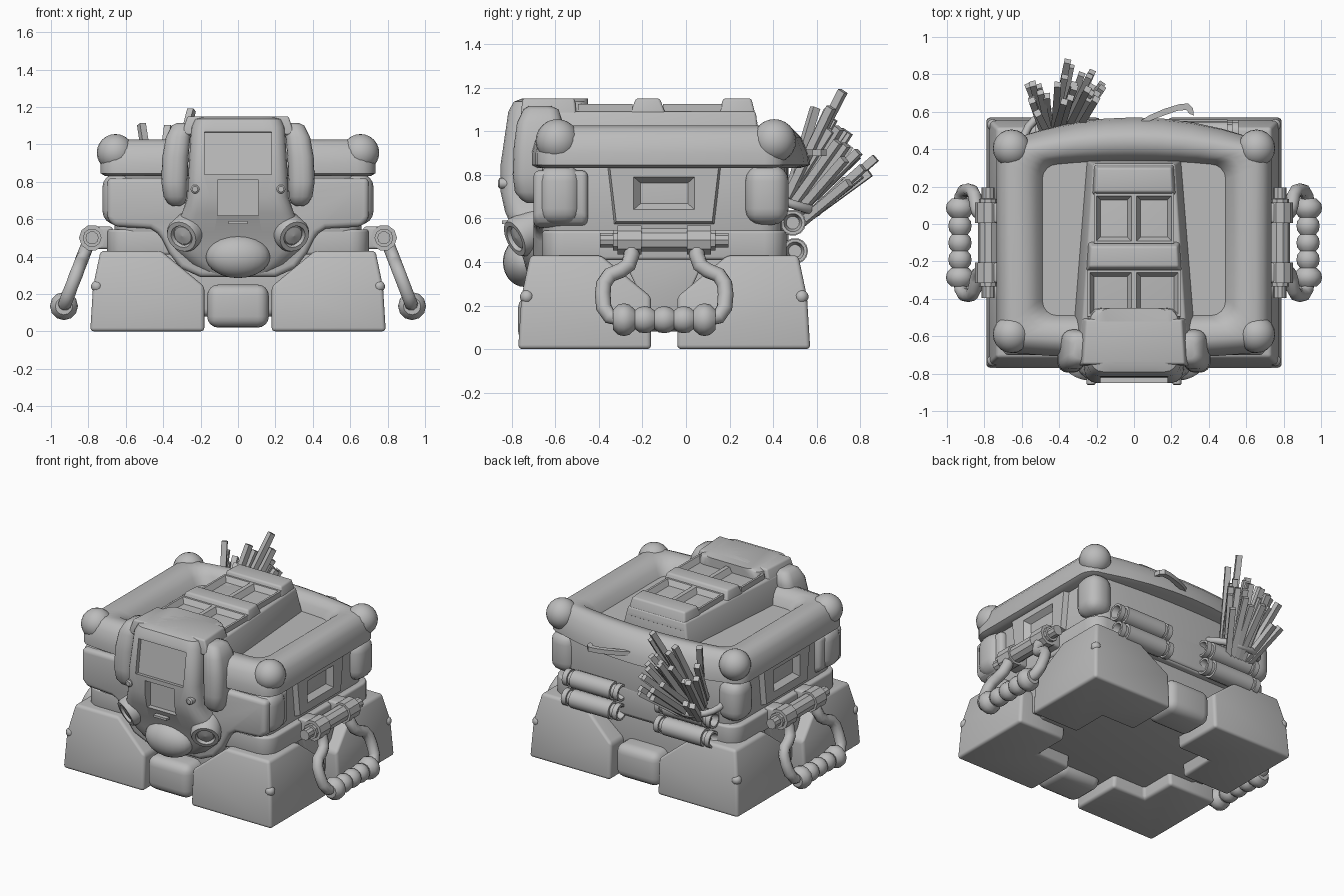
import bpy, bmesh, math, random
from mathutils import Vector, Matrix

if "Cube" in bpy.data.objects:
    bpy.data.objects.remove(bpy.data.objects["Cube"])

grey = bpy.data.materials.new("plain_grey")
grey.diffuse_color = (0.5, 0.5, 0.5, 1)
grey.use_nodes = True
grey.node_tree.nodes["Principled BSDF"].inputs["Base Color"].default_value = grey.diffuse_color

def finish(name, bm, bevel=0, seg=3, cutters=(), angle=35):
    bmesh.ops.recalc_face_normals(bm, faces=bm.faces)
    me = bpy.data.meshes.new(name)
    bm.to_mesh(me)
    bm.free()
    me.materials.append(grey)
    ob = bpy.data.objects.new(name, me)
    bpy.context.collection.objects.link(ob)
    if bevel:
        m = ob.modifiers.new("bevel", 'BEVEL')
        m.width, m.segments, m.limit_method, m.angle_limit = bevel, seg, 'ANGLE', math.radians(30)
    for c in cutters:
        m = ob.modifiers.new("cut", 'BOOLEAN')
        m.object, m.solver = c, 'EXACT'
        c.hide_render = True
        c.hide_set(True)
    bpy.ops.object.select_all(action='DESELECT')
    bpy.context.view_layer.objects.active = ob
    ob.select_set(True)
    for m in list(ob.modifiers):
        bpy.ops.object.modifier_apply(modifier=m.name)
    bpy.ops.object.shade_smooth_by_angle(angle=math.radians(angle))
    return ob

def loft(name, rings, bevel=0, **kw):
    """Skin matching rings of points and cap both ends."""
    bm = bmesh.new()
    vs = [[bm.verts.new(p) for p in r] for r in rings]
    n = len(rings[0])
    for a, b in zip(vs, vs[1:]):
        for i in range(n):
            bm.faces.new((a[i], a[(i + 1) % n], b[(i + 1) % n], b[i]))
    bm.faces.new(vs[0][::-1])
    bm.faces.new(vs[-1])
    return finish(name, bm, bevel, **kw)

def box(name, x0, x1, y0, y1, z0, z1, bevel=0, rot=None, **kw):
    bm = bmesh.new()
    c = Vector(((x0 + x1) / 2, (y0 + y1) / 2, (z0 + z1) / 2))
    mat = Matrix.Translation(c) @ (rot or Matrix()) @ Matrix.Diagonal((x1 - x0, y1 - y0, z1 - z0, 1))
    bmesh.ops.create_cube(bm, size=1, matrix=mat)
    return finish(name, bm, bevel, **kw)

def ball(name, c, r, seg=20):
    bm = bmesh.new()
    bmesh.ops.create_uvsphere(bm, u_segments=seg, v_segments=seg // 2 + 2, radius=1,
                              matrix=Matrix.Translation(c) @ Matrix.Diagonal((*r, 1)))
    return finish(name, bm, angle=60)

def lathe(name, origin, axis, prof, n=16):
    """Spin a (distance, radius) profile about an axis."""
    q = Vector(axis).to_track_quat('Z', 'Y')
    return loft(name, [[Vector(origin) + q @ Vector((r * math.cos(t * math.tau / n), r * math.sin(t * math.tau / n), d))
                        for t in range(n)] for d, r in prof])

def tube(name, pts, r, n=10):
    pts = [Vector(p) for p in pts]
    rings = []
    for i, p in enumerate(pts):
        d = (pts[min(i + 1, len(pts) - 1)] - pts[max(i - 1, 0)]).normalized()
        s = Vector((1, 0, 0.4)).cross(d).normalized()
        u = d.cross(s)
        rings.append([p + r * (s * math.cos(k * math.tau / n) + u * math.sin(k * math.tau / n)) for k in range(n)])
    return loft(name, rings, angle=50)

def outline(hx, y0, y1, r, z, back=0.0, front=0.0):
    """Rounded rectangle whose front and back may bow outwards."""
    pts = []
    for cx, cy, a0 in ((hx - r, y1 - r, 0), (r - hx, y1 - r, 90), (r - hx, y0 + r, 180), (hx - r, y0 + r, 270)):
        for k in range(5):
            a = math.radians(a0 + 22.5 * k)
            pts.append((cx + r * math.cos(a), cy + r * math.sin(a), z))
        if a0 in (0, 180):
            s, bow, y = (1, back, y1) if a0 == 0 else (-1, -front, y0)
            for t in (.75, .5, .25, 0, -.25, -.5, -.75):
                pts.append((s * t * (hx - r), y + bow * (1 - t * t), z))
    return pts

def shift(ring, dx):
    return [(x + dx, y, z) for x, y, z in ring]

# Lower hull and belt
box("lower_hull", -.64, .64, -.62, .42, .08, .5, .04)
loft("belt", [outline(.70, -.66, .46, .1, z) for z in (.41, .545)], .015)

# Corner feet: L-shaped plan, inner walls leaning back towards the top
for sx in (-1, 1):
    for sy in (-1, 1):
        rings = []
        for z, o, i, n in ((0, 0, .61, .36), (.24, .015, .61, .38), (.43, .055, .38, .34)):
            plan = [(o, o), (i, o), (i, n), (n, n), (n, i), (o, i)]
            rings.append([(sx * (.79 - a), -.1 + sy * (.67 - b), z) for a, b in plan])
        loft("corner_foot", rings, .05, seg=4)
        ball("foot_bolt", (sx * .755, -.1 + sy * .63, .24), (.032, .032, .032), 10)
for y0, y1 in ((-.77, -.5), (.3, .55)):
    box("centre_foot", -.165, .165, y0, y1, .02, .25, .06, seg=4)

# Middle body and rounded corner pads
loft("middle_body", [outline(.66, -.66, .44, .1, z, .03) for z in (.52, .85)], .02)
for sx in (-1, 1):
    for y in (-.58, .37):
        x = sx * .635
        box("corner_pad", x - .09, x + .09, y - .1, y + .1, .57, .845, .075, seg=4)

# Front apron flowing down behind the nose
half = [(.70, .82), (.70, .60), (.66, .56), (.47, .55), (.42, .52), (.37, .42), (.31, .34), (.2, .29)]
prof = half + [(-x, z) for x, z in half[::-1]]
loft("front_apron", [[(x, y, z) for x, z in prof] for y in (-.70, -.45)], .03)

# Lid rim with sunken floor and bowed back edge
loft("lid", [outline(.71, -.66, .43, .1, .83, .09, .03), outline(.735, -.69, .46, .1, .845, .11, .03),
             outline(.735, -.69, .46, .1, .90, .10, .03), outline(.72, -.67, .44, .1, .97, .09, .03),
             outline(.69, -.64, .42, .09, 1.01, .07, .03), outline(.65, -.61, .40, .09, 1.025, .06, .02),
             outline(.57, -.55, .36, .09, 1.02, .04, 0), outline(.52, -.51, .34, .09, .98, .02, 0),
             outline(.49, -.49, .32, .08, .93, .02, 0)], angle=50)
for sx in (-1, 1):
    for y in (-.59, .405):
        ball("lid_corner_cap", (sx * .655, y, .955), (.1, .1, .1))

# Top spine with cross bars and two sunken split panels
def spine(name, y0, y1, z0, z1, hw0, hw1, slope=0, bevel=.012):
    f = lambda y: 1 - .2 * (y + .5) / .8
    loft(name, [[(sx * hw * f(y), y, z) for sx, y in ((-1, a), (1, a), (1, b), (-1, b))]
                for z, hw, a, b in ((z0, hw0, y0, y1), (z1, hw1, y0 + slope, y1 - slope))], bevel)
spine("spine_base", -.7, .34, .92, 1.09, .32, .275, .02)
spine("spine_front_bar", -.76, -.50, 1.05, 1.15, .285, .255, .01)
spine("spine_middle_bar", -.26, -.09, 1.07, 1.15, .275, .255, .03)
spine("spine_rear_bar", .14, .33, 1.03, 1.15, .28, .25, .03)
for y0, y1, hw in ((-.495, -.245, .25), (-.105, .165, .215)):
    bm = bmesh.new()
    for sx in (-1, 1):
        c = bmesh.ops.create_cube(bm, size=1, matrix=Matrix.Translation((sx * hw / 2, (y0 + y1) / 2, 1.09))
                                  @ Matrix.Diagonal((hw, y1 - y0, .07, 1)))
        top = max({f for v in c['verts'] for f in v.link_faces}, key=lambda f: f.calc_center_median().z)
        bmesh.ops.inset_region(bm, faces=[top], thickness=.02)
        bmesh.ops.inset_region(bm, faces=[top], thickness=.03, depth=-.035)
    finish("spine_panel", bm)

# Face with two recessed windows
tilt = Matrix.Rotation(math.radians(-8), 4, 'X')
cuts = [box("screen_cutter", -.18, .18, -.89, -.805, .84, 1.07, rot=tilt),
        box("hatch_cutter", -.11, .11, -.92, -.79, .62, .81)]
rows = [(1.15, .20, -.75, .07), (1.135, .235, -.79, .07), (1.09, .25, -.815, .07), (.85, .265, -.85, .07),
        (.72, .27, -.85, .07), (.63, .30, -.83, .08), (.53, .355, -.785, .1), (.44, .345, -.755, .1),
        (.36, .27, -.73, .1), (.31, .19, -.70, .08)]
loft("face", [outline(hw, y, -.45, r, z) for z, hw, y, r in rows], cutters=cuts)
box("mouth_slot", -.05, .05, -.845, -.815, .575, .59)
ball("nose", (0, -.74, .40), (.172, .1, .115), 24)
for sx in (-1, 1):
    lathe("face_knob", (sx * .23, -.82, .76), (0, -1, 0), [(0, .024), (.035, .024), (.042, .015)], 12)
    lathe("goggle", (sx * .27, -.725, .535), (sx * .42, -.8, -.38),
          [(-.05, .095), (.055, .095), (.075, .085), (.075, .062), (.055, .055), (.06, .05), (.068, .0)], 24)
    ears = [(1.115, .29, .035, -.67, .05), (1.10, .30, .055, -.665, .08), (1.04, .32, .065, -.67, .105),
            (.93, .335, .07, -.685, .105), (.80, .34, .07, -.695, .1), (.72, .335, .063, -.70, .085),
            (.685, .33, .045, -.70, .055), (.67, .33, .02, -.70, .03)]
    loft("ear_flap", [shift(outline(w, y - d, y + d, w * .8, z), sx * cx) for z, cx, w, y, d in ears], angle=60)

# Side frames, axles and swinging grips
for sx in (-1, 1):
    rings = [[(sx * x, -.1 + y, z) for y, z in ((-a, z0), (a, z0), (b, z1), (-b, z1))]
             for x, a, b, z0, z1 in ((.62, .24, .27, .56, .84), (.695, .22, .25, .585, .84),
                                     (.695, .14, .14, .64, .79), (.65, .1, .1, .675, .755))]
    loft("side_window_frame", rings, angle=20)
    loft("side_drop_plate", [[(sx * x, -.1 + y, z) for y, z in
         ((-.2, .44), (.2, .44), (.12, .27), (.06, .09), (-.06, .09), (-.12, .27))] for x in (.6, .69)], .01)
    lathe("axle", (sx * .78, -.395, .5), (0, 1, 0),
          [(0, .035), (.06, .035), (.06, .05), (.08, .05), (.08, .07), (.19, .07), (.19, .055),
           (.40, .055), (.40, .07), (.51, .07), (.51, .05), (.53, .05), (.53, .035), (.59, .035)], 10)
    for y in (-.26, .06):
        box("axle_bracket", sx * .74 - .07, sx * .74 + .07, y - .055, y + .055, .44, .56, .015)
    path = [(-.15, .49), (-.15, .43), (-.165, .385), (-.2, .36), (-.25, .34), (-.277, .3), (-.282, .25),
            (-.277, .19), (-.25, .15), (-.2, .14)]
    path += [(-y, z) for y, z in path[::-1]]
    gx = lambda z: sx * (.79 + (.5 - z) * .385)
    tube("grip_loop", [(gx(z), -.1 + y, z) for y, z in path], .036)
    for y, r in ((-.185, .075), (-.09, .062), (0, .062), (.09, .062), (.185, .075)):
        lathe("grip_bead", (gx(.135), -.1 + y - .05, .135), (0, 1, 0),
              [(0, r * .62), (.025, r * .93), (.05, r), (.075, r * .93), (.1, r * .62)], 12)

# Canisters strapped to the back
for x0 in (.14, -.56):
    for z, y in ((.58, .49), (.45, .50)):
        lathe("canister", (x0, y, z), (1, 0, 0),
              [(.04, .03), (0, .042), (0, .056), (.035, .056), (.035, .045), (.06, .045), (.06, .06),
               (.36, .06), (.36, .045), (.385, .045), (.385, .056), (.42, .056), (.42, .042), (.38, .03)], 14)
box("canister_mount", -.5, .5, .40, .47, .42, .62, .02)

# Bundle of square sticks with its strap
random.seed(4)
for i in range(28):
    u, v = (i % 7) / 6 - .5, (i // 7) / 3 - .5
    j = lambda s: random.uniform(-s, s)
    tip = Vector((-.37 + .36 * u + j(.03), .70 - .16 * v + j(.05), .93 + .28 * v + j(.07)))
    if u > -.2 and u < .2:
        tip += Vector((.05, .06, .05))
    base = Vector((-.40 + .16 * u, .50 - .06 * v, .64 + .12 * v))
    d = tip - base
    rot = d.to_track_quat('Z', 'Y').to_matrix().to_4x4()
    c = (base + tip) / 2
    box("stick", c.x - .018, c.x + .018, c.y - .018, c.y + .018, c.z - d.length / 2, c.z + d.length / 2, rot=rot)
tube("bundle_strap", [(-.40 + .19 * math.cos(a), .44 + .16 * math.sin(a), .68 - .05 * math.sin(a))
                      for a in [math.pi * k / 12 for k in range(13)]], .022, 8)

# Curved pull tab on the lid's back edge
arc = [(0, .53), (.08, .58), (.16, .615), (.24, .64), (.29, .645), (.315, .62), (.32, .58)]
inner = [(.295, .59), (.28, .61), (.23, .605), (.16, .58), (.08, .55)]
loft("pull_tab", [[(x, y, z) for x, y in arc + inner] for z in (.885, .915)])
